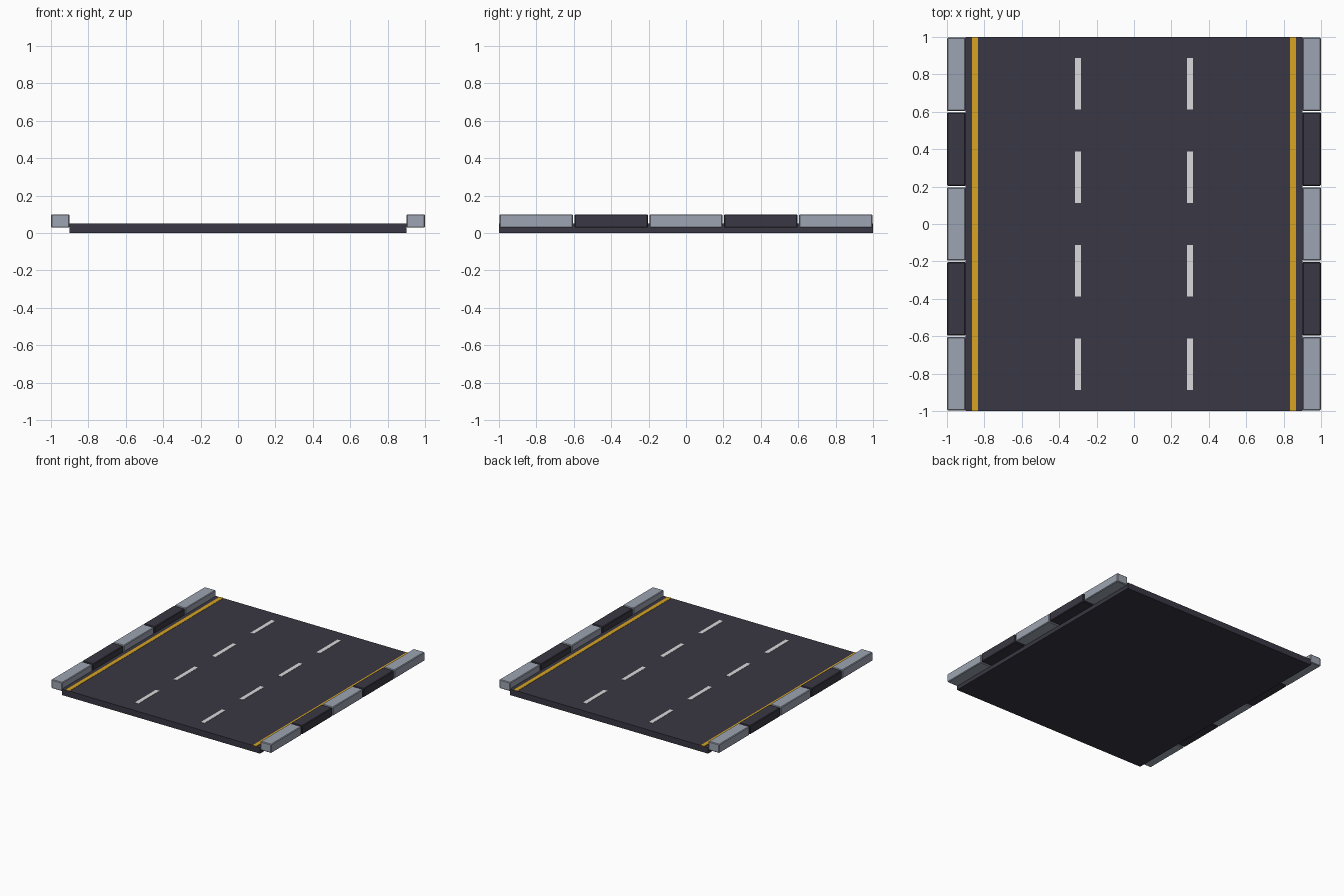
import bpy
import bmesh

cube = bpy.data.objects.get("Cube")
if cube:
    bpy.data.objects.remove(cube, do_unlink=True)


def material(name, r, g, b):
    mat = bpy.data.materials.new(name)
    mat.use_nodes = True
    mat.diffuse_color = (r, g, b, 1)
    mat.node_tree.nodes["Principled BSDF"].inputs["Base Color"].default_value = (r, g, b, 1)
    return mat


asphalt = material("dark asphalt", 0.041, 0.039, 0.056)
concrete = material("grey concrete", 0.34, 0.376, 0.445)
yellow = material("yellow paint", 0.69, 0.376, 0.016)
white = material("white paint", 0.70, 0.70, 0.72)


def box(name, center, size, mat, bevel=0):
    """Axis-aligned box with optional chamfered edges."""
    bm = bmesh.new()
    bmesh.ops.create_cube(bm, size=1)
    bmesh.ops.scale(bm, vec=size, verts=bm.verts)
    if bevel:
        bmesh.ops.bevel(bm, geom=bm.edges[:], offset=bevel, segments=1, affect='EDGES')
    mesh = bpy.data.meshes.new(name)
    bm.to_mesh(mesh)
    bm.free()
    mesh.materials.append(mat)
    obj = bpy.data.objects.new(name, mesh)
    obj.location = center
    bpy.context.collection.objects.link(obj)
    return obj


# Road slab
TOP = 0.05
box("road_slab", (0, 0, TOP / 2), (1.8, 2, TOP), asphalt)

for side, label in ((1, "left"), (-1, "right")):
    # Solid edge line
    box(f"{label}_edge_line", (side * 0.85, 0, TOP), (0.033, 2, 0.004), yellow)

    # Dashed lane line
    for i in range(4):
        box(f"{label}_lane_dash_{i + 1}", (side * 0.3, -0.75 + i * 0.5, TOP),
            (0.033, 0.273, 0.004), white)

    # Kerb blocks in alternating colours
    for i in range(5):
        box(f"{label}_kerb_block_{i + 1}", (side * 0.95, -0.8 + i * 0.4, 0.064),
            (0.1, 0.392, 0.072), asphalt if i % 2 else concrete, bevel=0.005)
